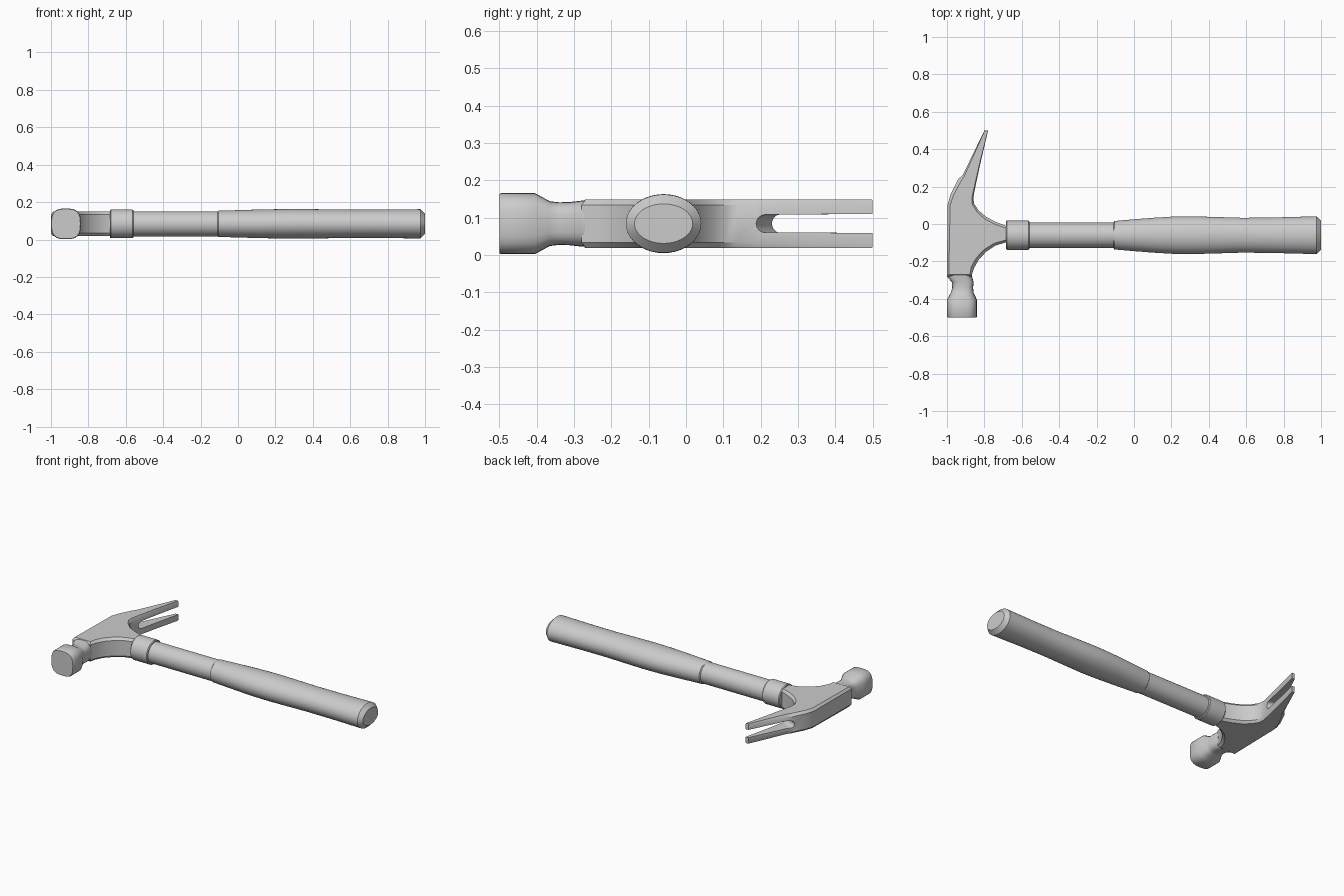
import bpy, bmesh, math
from mathutils import Vector

if "Cube" in bpy.data.objects:
    bpy.data.objects.remove(bpy.data.objects["Cube"])


def finish(bm, name, angle=35):
    bmesh.ops.recalc_face_normals(bm, faces=bm.faces)
    me = bpy.data.meshes.new(name)
    bm.to_mesh(me)
    bm.free()
    ob = bpy.data.objects.new(name, me)
    bpy.context.collection.objects.link(ob)
    bpy.ops.object.select_all(action='DESELECT')
    ob.select_set(True)
    bpy.context.view_layer.objects.active = ob
    bpy.ops.object.shade_smooth_by_angle(angle=math.radians(angle))
    return ob


def loft(name, rings, angle=35):
    """Skin a stack of equal-length point loops and cap both ends."""
    bm = bmesh.new()
    loops = [[bm.verts.new(p) for p in ring] for ring in rings]
    n = len(loops[0])
    for a, b in zip(loops, loops[1:]):
        for i in range(n):
            j = (i + 1) % n
            bm.faces.new((a[i], a[j], b[j], b[i]))
    bm.faces.new(loops[0])
    bm.faces.new(loops[-1])
    return finish(bm, name, angle)


def oval(ru, rv, power=2.0, n=32):
    """Superellipse points, power 2 is a plain ellipse."""
    pts = []
    for i in range(n):
        t = 2 * math.pi * i / n
        c, s = math.cos(t), math.sin(t)
        pts.append((ru * math.copysign(abs(c) ** (2 / power), c),
                    rv * math.copysign(abs(s) ** (2 / power), s)))
    return pts


ZC = 0.084   # mid height of the hammer
YC = -0.06   # handle axis


def turned(name, stations):
    loft(name, [[(x, YC + u, ZC + v) for u, v in oval(ry, rz, n=40)]
                for x, ry, rz in stations], 30)


# handle parts: (x, half width, half height)
turned("shaft", [(-0.67, 0.068, 0.067), (-0.09, 0.068, 0.067)])
turned("collar", [(-0.685, 0.073, 0.073), (-0.68, 0.078, 0.077),
                  (-0.565, 0.078, 0.077), (-0.56, 0.073, 0.073)])
turned("grip", [(-0.11, 0.069, 0.067), (-0.105, 0.076, 0.070),
                (0.0, 0.085, 0.073), (0.1, 0.093, 0.076), (0.2, 0.099, 0.078),
                (0.3, 0.101, 0.079), (0.42, 0.098, 0.078), (0.58, 0.093, 0.076),
                (0.75, 0.095, 0.076), (0.975, 0.101, 0.078), (1.0, 0.078, 0.053)])

# striking face and neck: (y, x centre, half width, half height)
neck = [(-0.27, -0.932, 0.066, 0.062), (-0.285, -0.931, 0.066, 0.061),
        (-0.31, -0.916, 0.058, 0.058), (-0.34, -0.916, 0.056, 0.057),
        (-0.365, -0.918, 0.060, 0.060), (-0.405, -0.92, 0.080, 0.082),
        (-0.495, -0.92, 0.080, 0.082), (-0.5, -0.92, 0.077, 0.079)]
loft("striking_face", [[(x + u, y, ZC + v) for u, v in oval(ru, rv, 3.0, 24)]
                       for y, x, ru, rv in neck])

# head body with claw: outline (x, y, chamfer)
outline = [(-1.0, -0.28, .014), (-0.87, -0.28, .014), (-0.855, -0.235, .016),
           (-0.83, -0.19, .016), (-0.79, -0.148, .016), (-0.74, -0.115, .014),
           (-0.685, -0.098, .012), (-0.66, -0.095, .012), (-0.66, -0.012, .012),
           (-0.685, -0.01, .012), (-0.74, 0.012, .014), (-0.79, 0.038, .014),
           (-0.83, 0.072, .012), (-0.855, 0.108, .010), (-0.859, 0.14, .008),
           (-0.85, 0.19, .006), (-0.82, 0.33, .004), (-0.78, 0.5, .002),
           (-0.80, 0.5, .002), (-0.915, 0.262, .010), (-0.94, 0.24, .018),
           (-0.982, 0.155, .016), (-0.997, 0.10, .014)]


def inset(pts):
    res, n = [], len(pts)
    for i, (x, y, w) in enumerate(pts):
        p = Vector((x, y))
        a = (p - Vector(pts[i - 1][:2])).normalized()
        b = (Vector(pts[(i + 1) % n][:2]) - p).normalized()
        m = (Vector((-a.y, a.x)) + Vector((-b.y, b.x))).normalized()
        res.append(p + m * w)
    return res


full = [Vector(p[:2]) for p in outline]
small = inset(outline)
head = loft("claw_head", [[(p.x, p.y, z) for p in ring] for ring, z in
                          ((small, 0.019), (full, 0.034), (full, 0.134), (small, 0.149))], 28)

# nail slot cutter, slanted square to the claw
slot = [(0.7, 0.059)] + [(0.262 - 0.027 * math.cos(t), ZC + 0.024 * math.sin(t))
                         for t in [math.pi * (k / 12 - 0.5) for k in range(13)]] + [(0.7, 0.111)]
cutter = loft("slot_cutter", [[(x, y - 0.45 * (x + 0.955), z) for y, z in slot]
                              for x in (-1.2, -0.5)])
cutter.hide_render = True
mod = head.modifiers.new("slot", 'BOOLEAN')
mod.operation = 'DIFFERENCE'
mod.solver = 'EXACT'
mod.object = cutter
bpy.context.view_layer.objects.active = head
# keep the cut ahead of any smoothing modifier
bpy.ops.object.modifier_move_to_index(modifier="slot", index=0)
bpy.ops.object.modifier_apply(modifier="slot")
bpy.data.objects.remove(cutter)
bpy.ops.object.select_all(action='DESELECT')
head.select_set(True)
bpy.ops.object.shade_smooth_by_angle(angle=math.radians(28))
